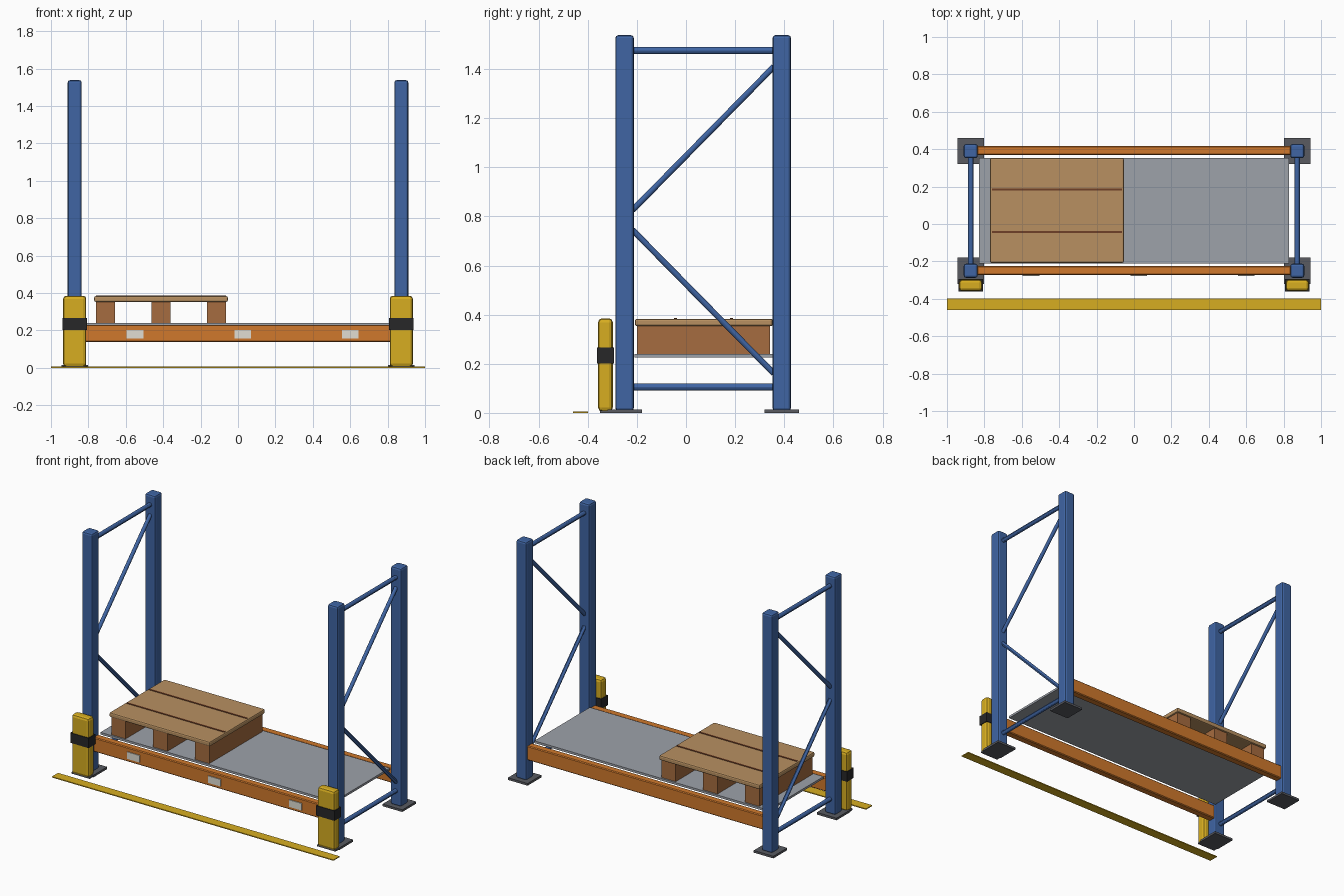
import bpy
from mathutils import Vector

if "Cube" in bpy.data.objects:
    bpy.data.objects.remove(bpy.data.objects["Cube"])


def material(name, rgb):
    m = bpy.data.materials.new(name)
    m.diffuse_color = (*rgb, 1)
    m.use_nodes = True
    m.node_tree.nodes["Principled BSDF"].inputs["Base Color"].default_value = m.diffuse_color
    return m


BLUE = material("blue_paint", (0.05, 0.13, 0.37))
ORANGE = material("orange_paint", (0.63, 0.19, 0.025))
YELLOW = material("yellow_paint", (0.68, 0.42, 0.015))
BLACK = material("black_band", (0.02, 0.02, 0.022))
STEEL = material("dark_steel", (0.10, 0.105, 0.12))
DECK = material("deck_grey", (0.34, 0.36, 0.40))
WOOD = material("light_wood", (0.48, 0.28, 0.12))
RUNNER = material("brown_wood", (0.38, 0.15, 0.05))
GROOVE = material("dark_wood", (0.16, 0.05, 0.02))
LABEL = material("label_white", (0.75, 0.73, 0.65))


def box(name, x, y, z, mat, bevel=0, segments=1):
    """Box from (min, max) ranges, with optional rounded edges."""
    ranges = (x, y, z)
    bpy.ops.mesh.primitive_cube_add(size=1, location=[(a + b) / 2 for a, b in ranges])
    o = bpy.context.object
    o.name = name
    o.scale = [b - a for a, b in ranges]
    bpy.ops.object.transform_apply(location=False, rotation=False, scale=True)
    o.data.materials.append(mat)
    if bevel:
        mod = o.modifiers.new("bevel", 'BEVEL')
        mod.width = bevel
        mod.segments = segments
    return o


def around(c, size):
    return (c - size / 2, c + size / 2)


def rod(name, a, b, r, mat):
    a, b = Vector(a), Vector(b)
    d = b - a
    bpy.ops.mesh.primitive_cylinder_add(vertices=12, radius=r, depth=d.length,
                                        location=(a + b) / 2,
                                        rotation=d.to_track_quat('Z', 'Y').to_euler())
    o = bpy.context.object
    o.name = name
    o.data.materials.append(mat)
    bpy.ops.object.shade_smooth_by_angle()


PX, FRONT, BACK = 0.873, -0.25, 0.39

for side, x in (("left", -PX), ("right", PX)):
    # uprights and foot plates
    for end, y in (("front", FRONT), ("back", BACK)):
        box(f"{side}_{end}_upright", around(x, 0.075), around(y, 0.075), (0.008, 1.538), BLUE, 0.012, 2)
        box(f"{side}_{end}_foot_plate", around(x, 0.14), around(y, 0.14), (0, 0.014), STEEL)
    # frame bracing
    for name, z0, z1, r in (("lower_tie", 0.105, 0.105, 0.014), ("upper_tie", 1.475, 1.475, 0.014),
                            ("lower_diagonal", 0.745, 0.16, 0.012), ("upper_diagonal", 0.825, 1.41, 0.012)):
        rod(f"{side}_{name}", (x, FRONT + 0.032, z0), (x, BACK - 0.032, z1), r, BLUE)
    # upright guard with band and plate
    box(f"{side}_guard", around(x, 0.123), (-0.358, -0.298), (0.006, 0.385), YELLOW, 0.016, 2)
    box(f"{side}_guard_band", around(x, 0.13), (-0.362, -0.294), (0.202, 0.266), BLACK)
    box(f"{side}_guard_plate", around(x, 0.13), (-0.35, -0.29), (0, 0.01), STEEL)

# load beams
for end, y in (("front", FRONT), ("back", BACK)):
    box(f"{end}_beam", (-0.838, 0.838), around(y + 0.002, 0.048), (0.138, 0.23), ORANGE, 0.005)

# blank label plates on the front beam
for i, x in enumerate((-0.55, 0.025, 0.6)):
    box(f"label_{i + 1}", around(x, 0.09), (-0.277, -0.268), (0.158, 0.203), LABEL)

# shelf deck
box("shelf_deck", (-0.83, 0.83), (-0.21, 0.353), (0.226, 0.24), DECK)

# pallet
CX = -0.412
box("pallet_top", around(CX, 0.715), (-0.208, 0.353), (0.353, 0.383), WOOD, 0.008, 2)
for i in (-1, 0, 1):
    box(f"pallet_runner_{i + 2}", around(CX + i * 0.297, 0.102), (-0.2, 0.342), (0.24, 0.356), RUNNER)
for i, y in enumerate((-0.043, 0.185)):
    box(f"pallet_board_gap_{i + 1}", around(CX, 0.695), around(y, 0.012), (0.375, 0.386), GROOVE)

# floor marking
box("floor_stripe", (-1, 1), (-0.46, -0.398), (0, 0.006), YELLOW)
